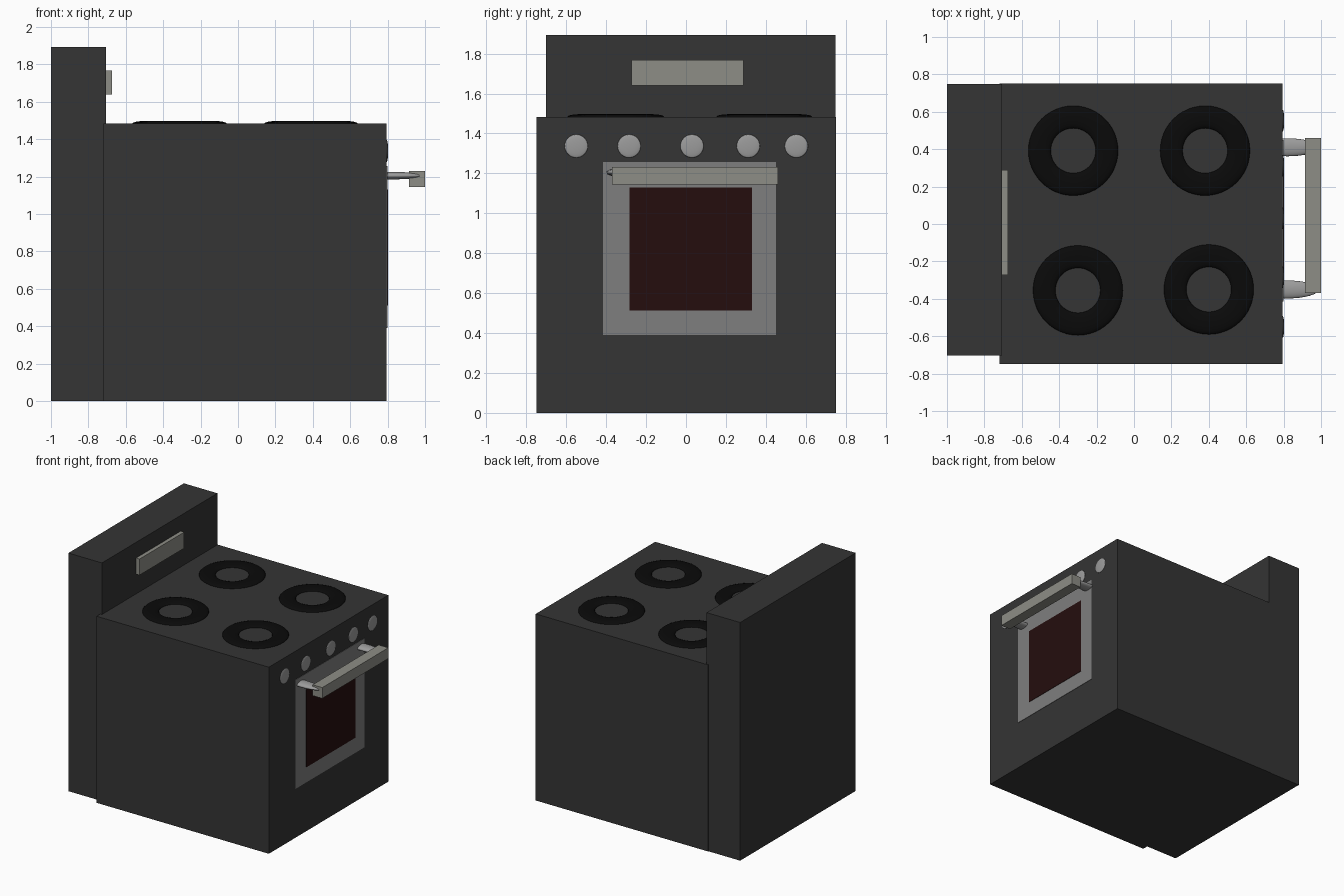
import bpy
from math import pi

if "Cube" in bpy.data.objects:
    bpy.data.objects.remove(bpy.data.objects["Cube"])


def material(name, r, g, b):
    m = bpy.data.materials.new(name)
    m.diffuse_color = (r, g, b, 1)
    m.use_nodes = True
    m.node_tree.nodes["Principled BSDF"].inputs["Base Color"].default_value = m.diffuse_color
    return m


CASING = material("casing", 0.035, 0.035, 0.035)
BLACK = material("black", 0.003, 0.003, 0.003)
GLASS = material("dark_red_glass", 0.018, 0.004, 0.004)
FRAME = material("frame_grey", 0.21, 0.21, 0.21)
METAL = material("metal", 0.27, 0.27, 0.24)
KNOB = material("knob_grey", 0.33, 0.33, 0.33)


def finish(name, mat, smooth=False):
    ob = bpy.context.object
    ob.name = name
    ob.data.materials.append(mat)
    bpy.ops.object.transform_apply(location=False, rotation=True, scale=True)
    if smooth:
        bpy.ops.object.shade_smooth()
    return ob


def box(name, x, y, z, mat):
    """Box from (min, max) pairs along each axis."""
    spans = (x, y, z)
    bpy.ops.mesh.primitive_cube_add(size=1, location=[(a + b) / 2 for a, b in spans])
    bpy.context.object.scale = [b - a for a, b in spans]
    return finish(name, mat)


def ellipsoid(name, loc, radii, mat):
    """Flattened sphere with its poles along x."""
    bpy.ops.mesh.primitive_uv_sphere_add(segments=32, ring_count=16, radius=1,
                                         location=loc, rotation=(0, pi / 2, 0))
    rx, ry, rz = radii
    bpy.context.object.scale = (rz, ry, rx)
    return finish(name, mat, True)


# Oven casing and upright back panel with its display
box("oven_body", (-0.72, 0.795), (-0.748, 0.752), (0, 1.483), CASING)
box("back_panel", (-1.0, -0.705), (-0.702, 0.748), (0, 1.893), CASING)
box("display", (-0.72, -0.675), (-0.273, 0.288), (1.64, 1.768), METAL)

# Hob rings, flattened and half sunk into the top
for i, (x, y) in enumerate([(-0.325, 0.392), (0.38, 0.392), (-0.30, -0.355), (0.40, -0.35)]):
    bpy.ops.mesh.primitive_torus_add(major_segments=48, minor_segments=16,
                                     major_radius=0.18, minor_radius=0.06,
                                     location=(x, y, 1.483))
    bpy.context.object.scale.z = 0.23
    finish(f"hob_ring_{i + 1}", BLACK, True)

# Control knobs, low domes on the front face
for i, y in enumerate([-0.55, -0.285, 0.03, 0.312, 0.553]):
    ellipsoid(f"knob_{i + 1}", (0.795, y, 1.337), (0.008, 0.058, 0.058), KNOB)

# Door frame and window, barely proud of the face
box("door_frame", (0.77, 0.798), (-0.415, 0.45), (0.39, 1.257), FRAME)
box("door_window", (0.77, 0.801), (-0.283, 0.33), (0.512, 1.13), GLASS)

# Handle bar on two rounded posts
box("handle_bar", (0.915, 1.0), (-0.37, 0.46), (1.145, 1.231), METAL)
for side, y in (("left", -0.35), ("right", 0.41)):
    ellipsoid(f"handle_post_{side}", (0.82, y, 1.205), (0.168, 0.048, 0.02), KNOB)
